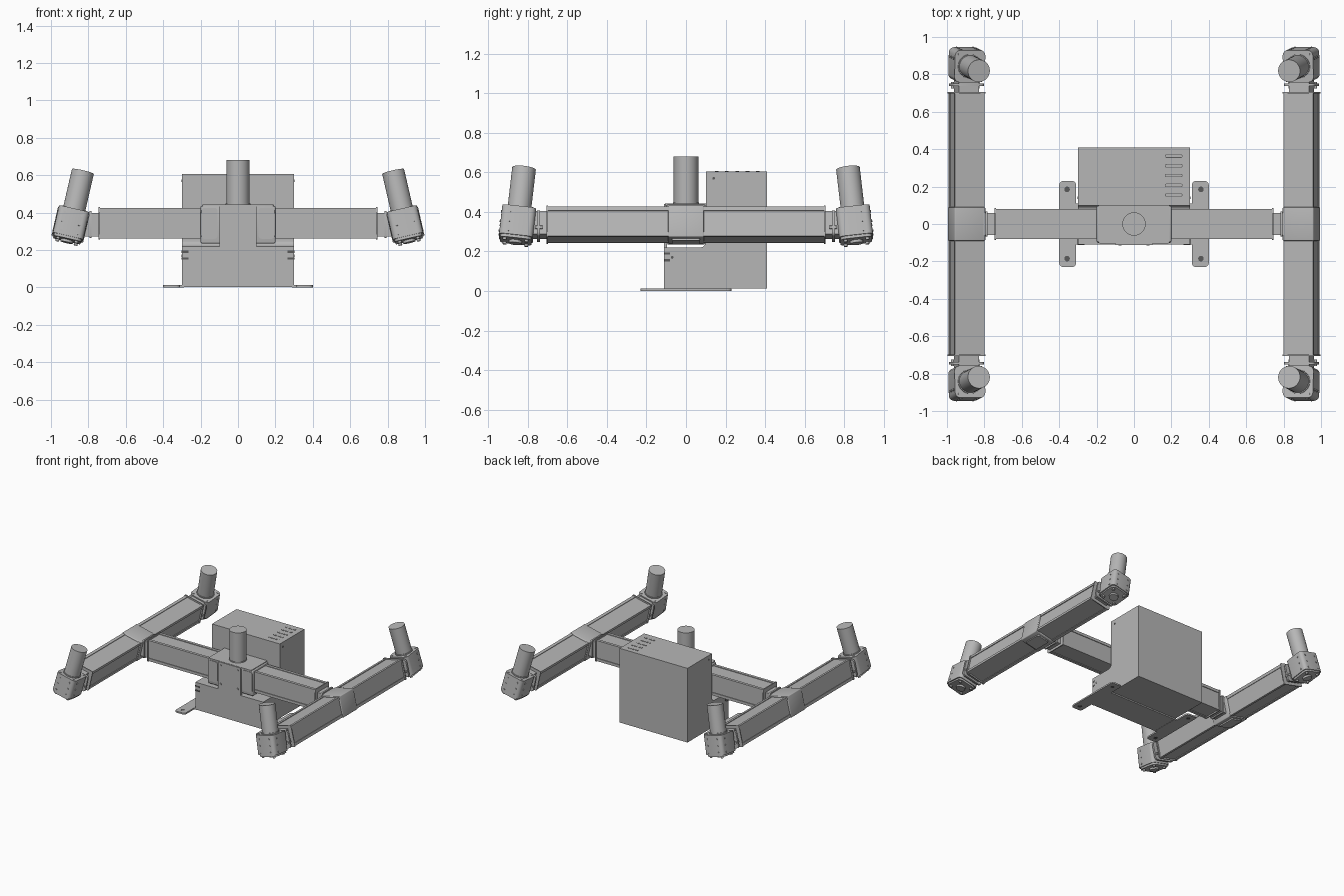
import bpy, bmesh, math
from mathutils import Matrix, Vector

cube = bpy.data.objects.get("Cube")
if cube:
    bpy.data.objects.remove(cube, do_unlink=True)


def material(name, value):
    m = bpy.data.materials.new(name)
    m.use_nodes = True
    color = (value, value, value, 1)
    m.diffuse_color = color
    m.node_tree.nodes["Principled BSDF"].inputs["Base Color"].default_value = color
    return m


METAL = material("grey metal", 0.47)
DARK = material("dark opening", 0.1)
I = Matrix.Identity(4)


def finish(name, bm, frame, mat, smooth=False):
    bmesh.ops.recalc_face_normals(bm, faces=bm.faces)
    mesh = bpy.data.meshes.new(name)
    bm.to_mesh(mesh)
    bm.free()
    mesh.materials.append(mat)
    obj = bpy.data.objects.new(name, mesh)
    obj.matrix_world = frame
    bpy.context.collection.objects.link(obj)
    if smooth:
        bpy.ops.object.select_all(action='DESELECT')
        obj.select_set(True)
        bpy.context.view_layer.objects.active = obj
        bpy.ops.object.shade_smooth_by_angle(angle=math.radians(35))
    return obj


def box(name, lo, hi, frame=I, mat=METAL, bevel=0, axis=None, segments=3):
    """Box between two corners; bevel all edges or only those along one axis."""
    lo, hi = Vector(lo), Vector(hi)
    bm = bmesh.new()
    bmesh.ops.create_cube(bm, size=1)
    for v in bm.verts:
        v.co = Vector([(lo[i] + hi[i]) / 2 + v.co[i] * (hi[i] - lo[i]) for i in range(3)])
    if bevel:
        edges = [e for e in bm.edges if axis is None or
                 abs((e.verts[0].co - e.verts[1].co)[axis]) > 1e-4]
        bmesh.ops.bevel(bm, geom=edges, offset=bevel, segments=segments,
                        profile=0.5, affect='EDGES')
    return finish(name, bm, frame, mat, bool(bevel))


def cylinder(name, radius, start, end, frame=I, mat=METAL, sides=40):
    a, b = Vector(start), Vector(end)
    bm = bmesh.new()
    bmesh.ops.create_cone(bm, cap_ends=True, segments=sides, radius1=radius,
                          radius2=radius, depth=(b - a).length)
    turn = (b - a).to_track_quat('Z', 'Y').to_matrix().to_4x4()
    bm.transform(Matrix.Translation((a + b) / 2) @ turn)
    return finish(name, bm, frame, mat, True)


def beam(name, frame, start, end, half_w, half_h):
    """Tube along local y with raised corner rails and end collars."""
    d, r = 0.005, 0.022
    box(name + "_tube", (-half_w + d, start, -half_h + d), (half_w - d, end, half_h - d), frame)
    for sx in (-1, 1):
        for sz in (-1, 1):
            xs = sorted((sx * half_w, sx * (half_w - r)))
            zs = sorted((sz * half_h, sz * (half_h - r)))
            box(name + "_rail", (xs[0], start, zs[0]), (xs[1], end, zs[1]), frame)
    w, h = half_w + 0.006, half_h + 0.006
    box(name + "_end_collar", (-w, end - 0.008, -h), (w, end, h), frame, bevel=0.01, axis=1)


# Electronics cabinet: L-shaped side profile extruded across x
profile = [(-0.11, 0.012), (0.41, 0.012), (0.41, 0.605), (0.1, 0.605)]
for k in range(7):
    t = math.radians(15 * k)
    profile.append((0.07 + 0.03 * math.cos(t), 0.25 - 0.03 * math.sin(t)))
profile.append((-0.11, 0.22))
bm = bmesh.new()
face = bm.faces.new([bm.verts.new((-0.3, y, z)) for y, z in profile])
side = bmesh.ops.extrude_face_region(bm, geom=[face])["geom"]
bmesh.ops.translate(bm, vec=(0.6, 0, 0),
                    verts=[g for g in side if isinstance(g, bmesh.types.BMVert)])
finish("cabinet", bm, I, METAL)

# Cooling slots on the cabinet roof
for k in range(5):
    y = 0.155 + 0.052 * k
    box("vent_rim", (0.165, y - 0.009, 0.604), (0.26, y + 0.009, 0.606), bevel=0.008, axis=2, mat=DARK)
    box("vent_slat", (0.169, y - 0.006, 0.604), (0.256, y + 0.006, 0.607), bevel=0.005, axis=2)

# Mounting feet, cabinet notches and side screws
for s in (-1, 1):
    xs = sorted((s * 0.31, s * 0.4))
    box("mounting_foot", (xs[0], -0.23, 0), (xs[1], 0.23, 0.012), bevel=0.02, axis=2)
    xs = sorted((s * 0.29, s * 0.32))
    box("foot_web", (xs[0], -0.11, 0), (xs[1], 0.11, 0.012))
    for t in (-1, 1):
        cylinder("foot_hole", 0.015, (s * 0.358, t * 0.185, -0.0005), (s * 0.358, t * 0.185, 0.0125),
                 mat=DARK, sides=20)
    for z in (0.155, 0.19):
        xs = sorted((s * 0.265, s * 0.301))
        box("side_notch", (xs[0], -0.111, z - 0.006), (xs[1], -0.08, z + 0.006), mat=DARK)
    for y, z in ((-0.07, 0.17), (0.14, 0.57)):
        cylinder("cabinet_screw", 0.007, (s * 0.298, y, z), (s * 0.302, y, z), mat=DARK, sides=12)
box("base_plate", (-0.3, -0.11, 0.002), (0.3, 0.11, 0.012))

# Central gearbox with its front plate and motor
box("center_gearbox", (-0.2, -0.098, 0.235), (0.2, 0.098, 0.437), bevel=0.008)
box("gearbox_lid", (-0.19, -0.105, 0.432), (0.19, 0.105, 0.442), bevel=0.01, axis=2)
box("front_plate", (-0.1, -0.112, 0.2), (0.1, -0.095, 0.44))
cylinder("center_motor", 0.062, (0, 0, 0.435), (0, 0, 0.68), sides=64)
cylinder("center_motor_flange", 0.066, (0, 0, 0.435), (0, 0, 0.448), sides=64)
for x in (-0.075, 0.075):
    for z in (0.265, 0.415):
        cylinder("plate_screw", 0.008, (x, -0.11, z), (x, -0.116, z), sides=12)
for s in (-1, 1):
    xs = sorted((s * 0.11, s * 0.195))
    box("gearbox_cover", (xs[0], -0.102, 0.26), (xs[1], -0.09, 0.425), bevel=0.015, axis=1)

TILT, LEAN = math.radians(13), math.radians(6.5)
for s in (-1, 1):
    # Cross beam reaching out to each side arm
    cross = Matrix.Translation((0, 0, 0.343)) @ Matrix.Rotation(-s * math.pi / 2, 4, 'Z')
    beam("cross_beam", cross, 0.195, 0.745, 0.08, 0.082)
    box("cross_inner_tube", (-0.06, 0.7, -0.07), (0.06, 0.86, 0.055), cross)
    box("cross_joint_plate", (-0.068, 0.782, -0.08), (0.068, 0.794, 0.065), cross, bevel=0.01, axis=1)

    # Tilted side arm with a middle sleeve
    tilt = Matrix.Rotation(-s * TILT, 4, 'Y')
    arm = Matrix.Translation((s * 0.895, 0, 0.335)) @ tilt
    box("arm_sleeve", (-0.085, -0.09, -0.082), (0.085, 0.09, 0.082), arm, bevel=0.006)
    box("sleeve_underplate", (-0.05, -0.07, -0.092), (0.05, 0.07, -0.08), arm, bevel=0.01, axis=2)

    for t in (-1, 1):
        half = arm @ Matrix.Rotation(0 if t > 0 else math.pi, 4, 'Z')
        beam("side_arm", half, 0.08, 0.705, 0.081, 0.077)
        box("arm_inner_tube", (-0.055, 0.69, -0.06), (0.055, 0.79, 0.06), half)
        box("arm_hinge_plate", (-0.085, 0.738, -0.075), (0.085, 0.752, 0.06), half, bevel=0.02, axis=1)
        for x in (-0.07, 0.07):
            cylinder("hinge_bolt", 0.009, (x, 0.725, -0.03), (x, 0.76, -0.03), half, sides=12)

        # Corner gearbox and motor leaning toward the centre
        end = (Matrix.Translation((s * 0.895, t * 0.852, 0.335)) @ tilt
               @ Matrix.Rotation(t * LEAN, 4, 'X'))
        box("corner_gearbox", (-0.083, -0.086, -0.07), (0.083, 0.086, 0.08), end,
            bevel=0.028, axis=2, segments=4)
        box("gearbox_base", (-0.075, -0.08, -0.084), (0.075, 0.08, -0.068), end, bevel=0.028, axis=2)
        cylinder("corner_motor_flange", 0.065, (0, 0, 0.075), (0, 0, 0.088), end)
        cylinder("corner_motor", 0.06, (0, 0, 0.07), (0, 0, 0.294), end, sides=64)
        cylinder("output_hub", 0.034, (0, 0, -0.098), (0, 0, -0.08), end)
        for x in (-0.05, 0.05):
            for y in (-0.055, 0.055):
                cylinder("base_bolt", 0.01, (x, y, -0.096), (x, y, -0.08), end, sides=12)
                cylinder("top_screw", 0.007, (x * 1.2, y * 1.2, 0.078), (x * 1.2, y * 1.2, 0.084),
                         end, sides=12)
        for z in (-0.05, 0, 0.05):
            for x in (-0.045, 0.045):
                cylinder("face_screw", 0.006, (x, t * 0.084, z), (x, t * 0.09, z), end, sides=10)
            cylinder("side_screw", 0.006, (-0.087, t * 0.04, z), (0.087, t * 0.04, z), end, sides=10)
